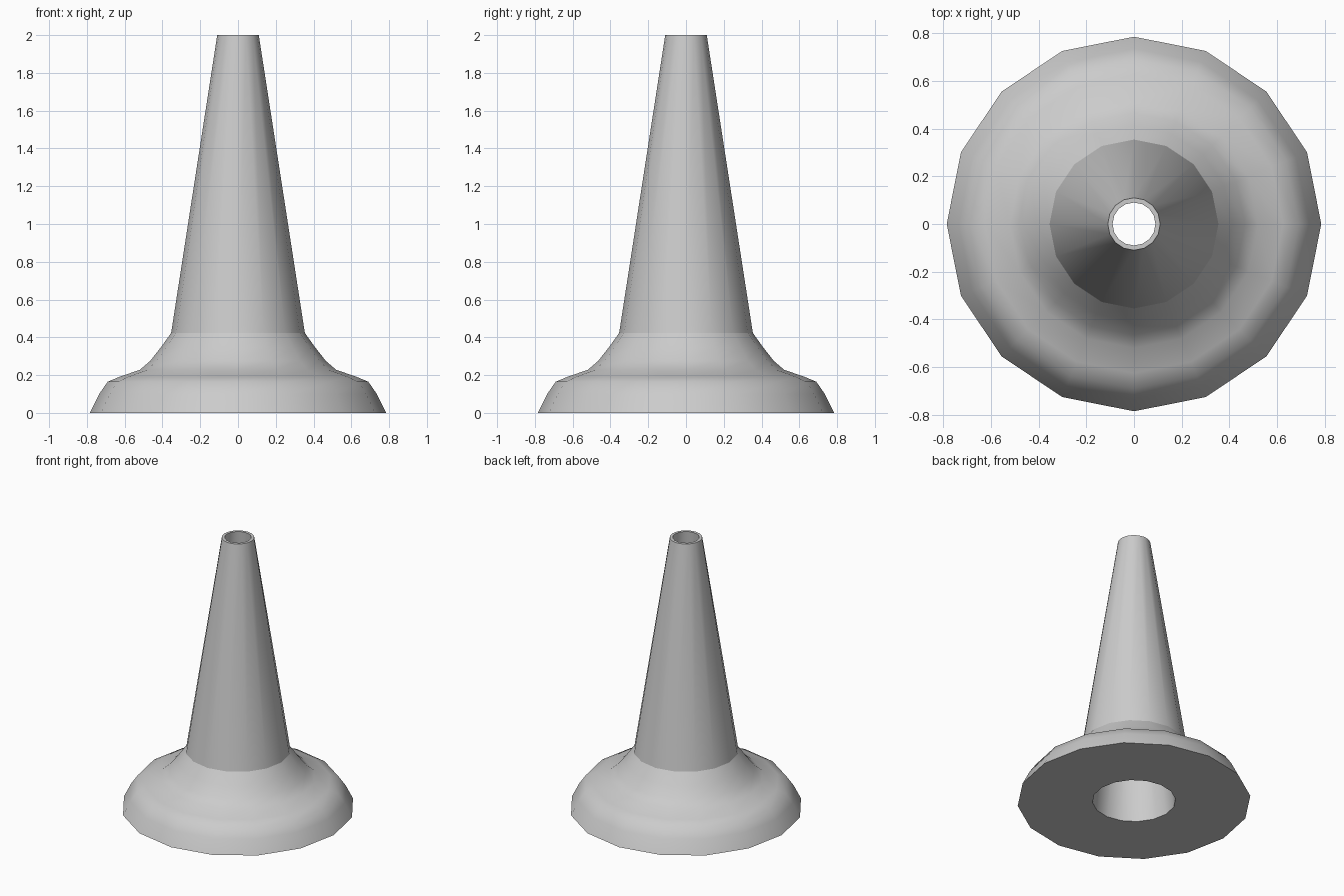
import bpy
import bmesh
from math import cos, sin, tau

cube = bpy.data.objects.get("Cube")
if cube:
    bpy.data.objects.remove(cube, do_unlink=True)

SIDES = 16

# One flat colour
grey = bpy.data.materials.new("light_grey")
grey.use_nodes = True
colour = (0.6, 0.6, 0.6, 1)
grey.diffuse_color = colour
grey.node_tree.nodes["Principled BSDF"].inputs["Base Color"].default_value = colour

# Closed wall section as (radius, height, crisp ring)
profile = [
    (0.785, 0.0, True),       # foot edge
    (0.735, 0.1, False),
    (0.69, 0.165, False),     # rounded shoulder
    (0.625, 0.192, False),
    (0.52, 0.228, False),     # flare up to the neck
    (0.465, 0.275, False),
    (0.41, 0.345, False),
    (0.354, 0.423, True),     # base of the spout
    (0.11, 2.0, True),        # tip rim
    (0.09, 2.0, True),
    (0.28, 0.0, True),        # bore opening underneath
]


def revolve(name, section, material):
    """Spin a closed section around z, keeping marked rings sharp."""
    bm = bmesh.new()
    angles = [tau * i / SIDES for i in range(SIDES)]
    rings = [[bm.verts.new((r * cos(a), r * sin(a), z)) for a in angles]
             for r, z, _ in section]
    for k, ring in enumerate(rings):
        above = rings[(k + 1) % len(rings)]
        for i in range(SIDES):
            j = (i + 1) % SIDES
            face = bm.faces.new((ring[i], ring[j], above[j], above[i]))
            face.smooth = True
    for ring, (_, _, crisp) in zip(rings, section):
        if crisp:
            for i in range(SIDES):
                bm.edges.get((ring[i - 1], ring[i])).smooth = False
    bmesh.ops.recalc_face_normals(bm, faces=bm.faces)
    mesh = bpy.data.meshes.new(name)
    bm.to_mesh(mesh)
    bm.free()
    mesh.materials.append(material)
    obj = bpy.data.objects.new(name, mesh)
    bpy.context.collection.objects.link(obj)
    return obj


revolve("hollow_nozzle", profile, grey)
